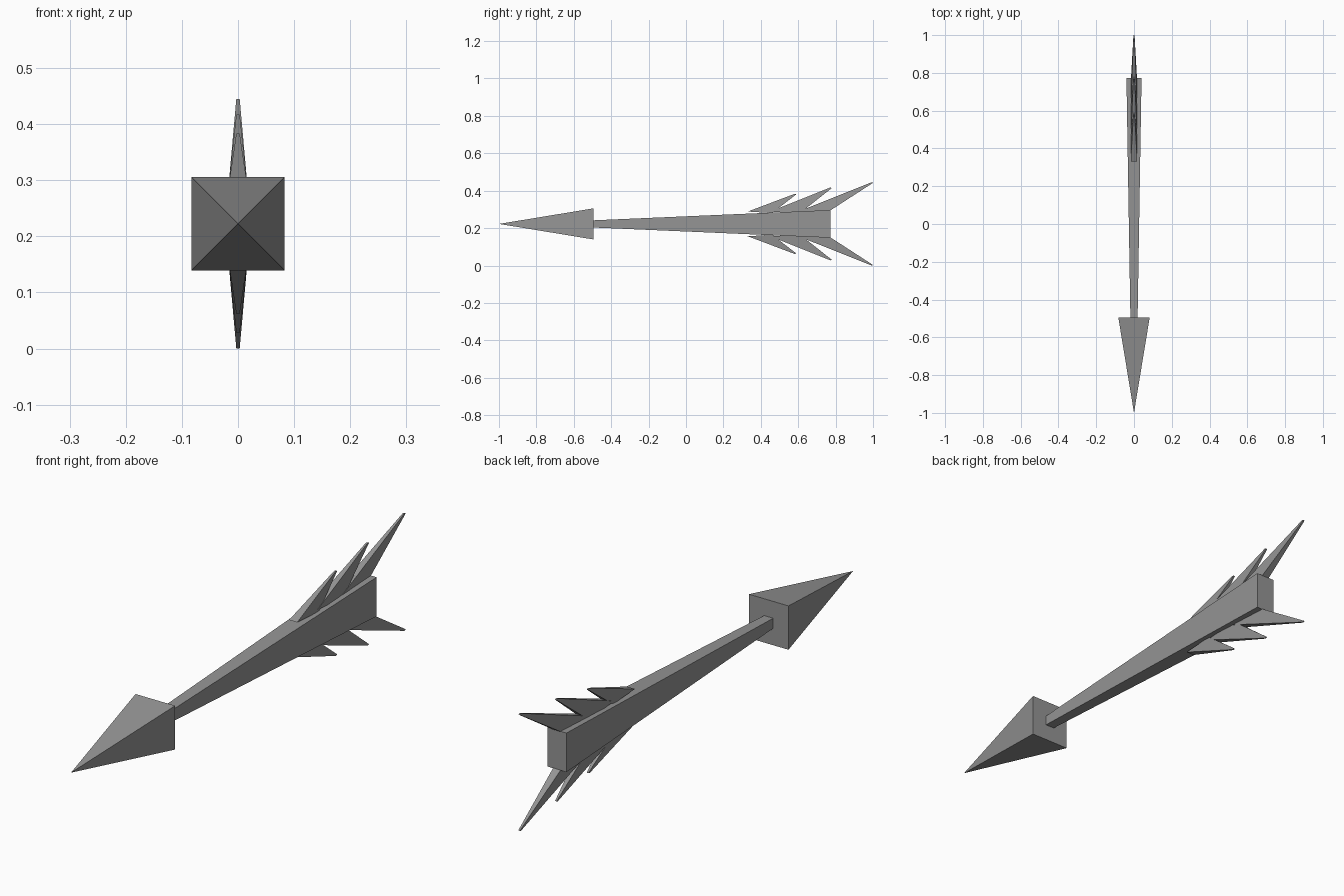
import bpy
import bmesh

if "Cube" in bpy.data.objects:
    bpy.data.objects.remove(bpy.data.objects["Cube"], do_unlink=True)

MID = 0.2225  # height of the arrow's axis

grey = bpy.data.materials.new("plain grey")
grey.use_nodes = True
colour = (0.3, 0.3, 0.3, 1)
grey.diffuse_color = colour
grey.node_tree.nodes["Principled BSDF"].inputs["Base Color"].default_value = colour


def loft(name, start, end):
    """Join two quads (or a quad and a single point) into a closed flat-faced solid."""
    bm = bmesh.new()
    for p in start + end:
        bm.verts.new(p)
    bmesh.ops.convex_hull(bm, input=bm.verts)
    bmesh.ops.dissolve_limit(bm, angle_limit=0.002, verts=bm.verts, edges=bm.edges)
    bmesh.ops.recalc_face_normals(bm, faces=bm.faces)
    mesh = bpy.data.meshes.new(name)
    bm.to_mesh(mesh)
    bm.free()
    mesh.materials.append(grey)
    obj = bpy.data.objects.new(name, mesh)
    bpy.context.collection.objects.link(obj)
    return obj


def upright(y, hx, hz):
    """Rectangle across the axis."""
    return [(sx * hx, y, MID + sz * hz) for sx in (-1, 1) for sz in (-1, 1)]


def strip(y0, y1, z0, z1, hx, side):
    """Rectangle along the axis, above (side 1) or below (side -1) it."""
    return [(sx * hx, y, MID + side * z)
            for sx in (-1, 1) for y, z in ((y0, z0), (y1, z1))]


# Pointed head and flared shaft
loft("arrow_head", upright(-0.495, 0.083, 0.083), [(0, -1, MID)])
loft("shaft", upright(-0.5, 0.019, 0.019), upright(0.773, 0.04, 0.074))

# Swept fins: root start, root end, tip position, tip height
fins = [(0.33, 0.46, 0.59, 0.161),
        (0.45, 0.61, 0.78, 0.195),
        (0.60, 0.75, 1.0, 0.2225)]
for side, label in ((1, "upper"), (-1, "lower")):
    for i, (y0, y1, tip, height) in enumerate(fins, 1):
        root = strip(y0, y1, 0.066, 0.058, 0.017, side)
        end = strip(tip - 0.008, tip, height, height - 0.003, 0.003, side)
        loft(f"{label}_fin_{i}", root, end)
